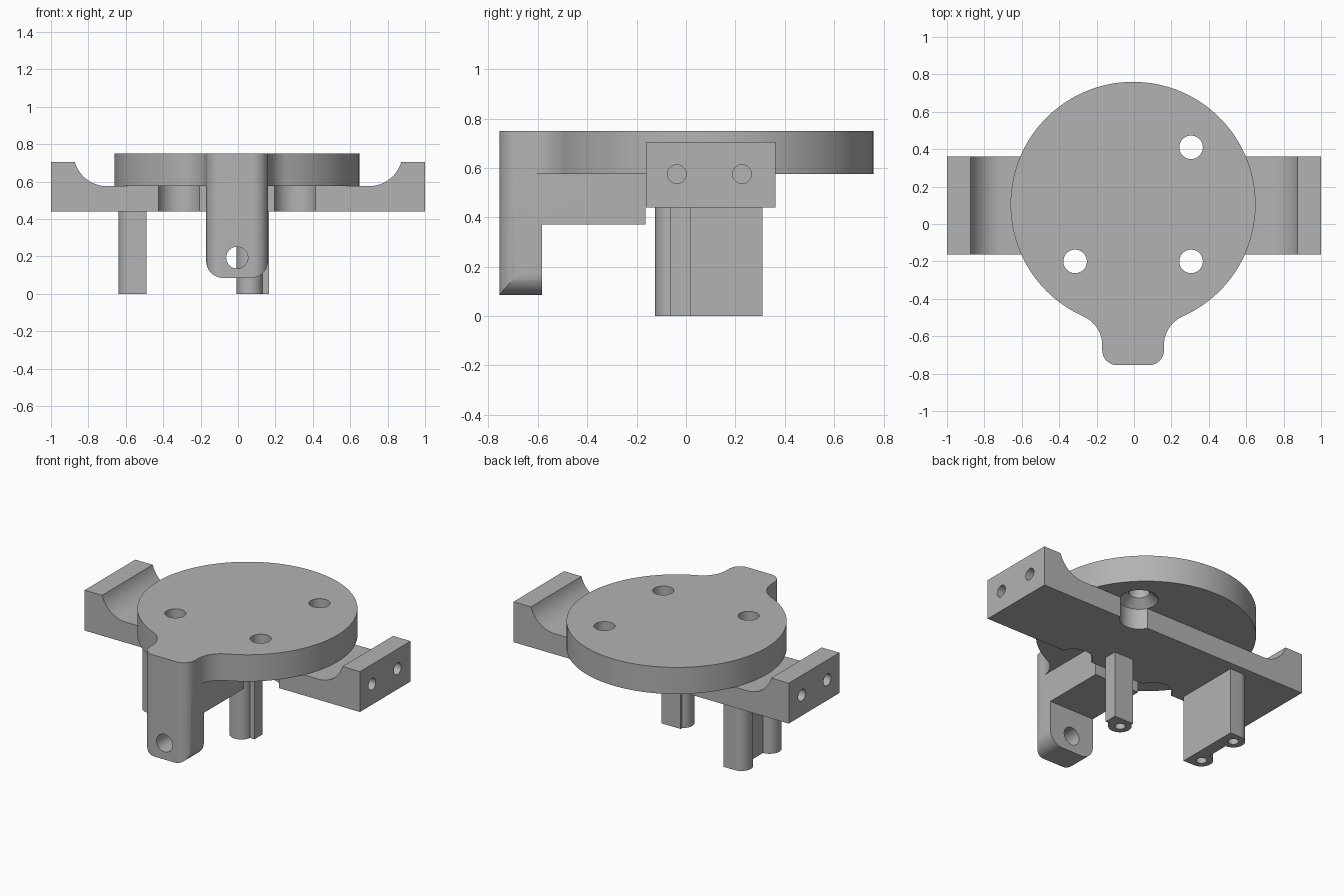
import bpy, bmesh
from math import sin, cos, radians
from mathutils import Matrix

if "Cube" in bpy.data.objects:
    bpy.data.objects.remove(bpy.data.objects["Cube"])

grey = bpy.data.materials.new("plain_grey")
grey.use_nodes = True
grey.diffuse_color = (0.45, 0.45, 0.45, 1)
grey.node_tree.nodes["Principled BSDF"].inputs["Base Color"].default_value = (0.45, 0.45, 0.45, 1)


def finish(name, bm):
    bmesh.ops.recalc_face_normals(bm, faces=bm.faces)
    mesh = bpy.data.meshes.new(name)
    bm.to_mesh(mesh)
    bm.free()
    mesh.materials.append(grey)
    ob = bpy.data.objects.new(name, mesh)
    bpy.context.collection.objects.link(ob)
    return ob


def arc(cx, cy, r, start, end, n=16):
    angles = [radians(start + (end - start) * i / n) for i in range(n + 1)]
    return [(cx + r * cos(a), cy + r * sin(a)) for a in angles]


def prism(name, outline, axis, lo, hi):
    """Extrude a 2D outline along the given axis."""
    place = {"x": lambda u, v, w: (w, u, v),
             "y": lambda u, v, w: (u, w, v),
             "z": lambda u, v, w: (u, v, w)}[axis]
    bm = bmesh.new()
    face = bm.faces.new([bm.verts.new(place(u, v, lo)) for u, v in outline])
    out = bmesh.ops.extrude_face_region(bm, geom=[face])
    top = [g for g in out["geom"] if isinstance(g, bmesh.types.BMVert)]
    bmesh.ops.translate(bm, verts=top, vec=place(0, 0, hi - lo))
    return finish(name, bm)


def rod(name, u, v, r, axis, lo, hi):
    return prism(name, arc(u, v, r, 0, 360, 40)[:-1], axis, lo, hi)


def rect(u0, u1, v0, v1):
    return [(u0, v0), (u1, v0), (u1, v1), (u0, v1)]


def combine(target, tool, operation):
    mod = target.modifiers.new(operation.lower(), "BOOLEAN")
    mod.operation = operation
    mod.solver = "EXACT"
    mod.object = tool
    bpy.context.view_layer.objects.active = target
    bpy.ops.object.modifier_apply(modifier=mod.name)
    bpy.data.objects.remove(tool)


MID = -0.005        # centre line of the plate
HALF = 0.165        # half width of the front leg
FRONT = -0.755
UNDER, TOP = 0.575, 0.75
screws = [(-0.315, -0.2), (0.305, -0.2), (0.305, 0.41)]

# Round plate with a filleted tab at the front
corners = (arc(MID - HALF + 0.08, FRONT + 0.08, 0.08, 180, 270)
           + arc(MID + HALF - 0.08, FRONT + 0.08, 0.08, 270, 360))
outline = (arc(MID, 0.105, 0.655, -66.04, 246.04, 120)
           + arc(MID - 0.335, -0.649, 0.17, 66.04, 0)[1:]
           + corners
           + arc(MID + 0.335, -0.649, 0.17, 180, 113.96)[:-1])
plate = prism("round_plate", outline, "z", UNDER, TOP)

# Front leg and its brace: side, front and plan profiles intersected
leg = prism("front_leg", [(-0.9, 0), (-0.583, 0), (-0.583, 0.37), (-0.165, 0.37),
                          (-0.165, 0.6), (-0.5, 0.6), (-0.5, 0.7), (-0.9, 0.7)],
            "x", -0.4, 0.4)
front = (arc(MID - HALF + 0.09, 0.175, 0.09, 180, 270)
         + arc(MID + HALF - 0.09, 0.175, 0.09, 270, 360)
         + [(MID + HALF, 0.9), (MID - HALF, 0.9)])
combine(leg, prism("front_profile", front, "y", -1, 0), "INTERSECT")
plan = corners + [(MID + HALF, 0), (MID - HALF, 0)]
combine(leg, prism("plan_profile", plan, "z", -0.1, 1), "INTERSECT")
combine(plate, leg, "UNION")
combine(plate, rod("pivot_hole", MID, 0.193, 0.058, "y", -0.9, -0.45), "DIFFERENCE")

# Cross bar with scooped ends
scoop = arc(0.7, 0.755, 0.18, -16, -90, 20)
right = [(1, 0.44), (1, 0.705)] + scoop
bar = prism("cross_bar", right + [(-x, z) for x, z in reversed(right)], "y", -0.163, 0.362)

# Screw holes: countersunk in the plate, clearance notches in the bar
for x, y in screws:
    combine(plate, rod("screw_hole", x, y, 0.063, "z", 0.5, 0.9), "DIFFERENCE")
    bm = bmesh.new()
    bmesh.ops.create_cone(bm, cap_ends=True, segments=40, radius1=0.126, radius2=0.062,
                          depth=0.06, matrix=Matrix.Translation((x, y, 0.595)))
    combine(plate, finish("countersink", bm), "DIFFERENCE")
    combine(bar, rod("notch", x, y, 0.115, "z", 0.3, 0.7), "DIFFERENCE")

# Hanging posts: flat webs with round screw bosses
webs = [rect(0.025, 0.165, -0.065, 0.02), rect(-0.57, -0.49, -0.125, 0.31)]
bosses = [(0.063, -0.055), (-0.57, -0.055), (-0.57, 0.24)]
for web in webs:
    combine(bar, prism("post_web", web, "z", 0, 0.5), "UNION")
for x, y in bosses:
    combine(bar, rod("post_boss", x, y, 0.07, "z", 0, 0.5), "UNION")
for x, y in bosses:
    combine(bar, rod("post_hole", x, y, 0.032, "z", -0.1, 0.25), "DIFFERENCE")

# Blind holes in both ends of the bar
for side in (-1, 1):
    for y in (-0.037, 0.227):
        lo, hi = sorted((side * 0.86, side * 1.1))
        combine(bar, rod("end_hole", y, UNDER, 0.038, "x", lo, hi), "DIFFERENCE")

# Smooth curved walls, keep crisp edges
bpy.ops.object.select_all(action="DESELECT")
for ob in (plate, bar):
    ob.select_set(True)
bpy.context.view_layer.objects.active = plate
bpy.ops.object.shade_smooth_by_angle(angle=radians(30))
